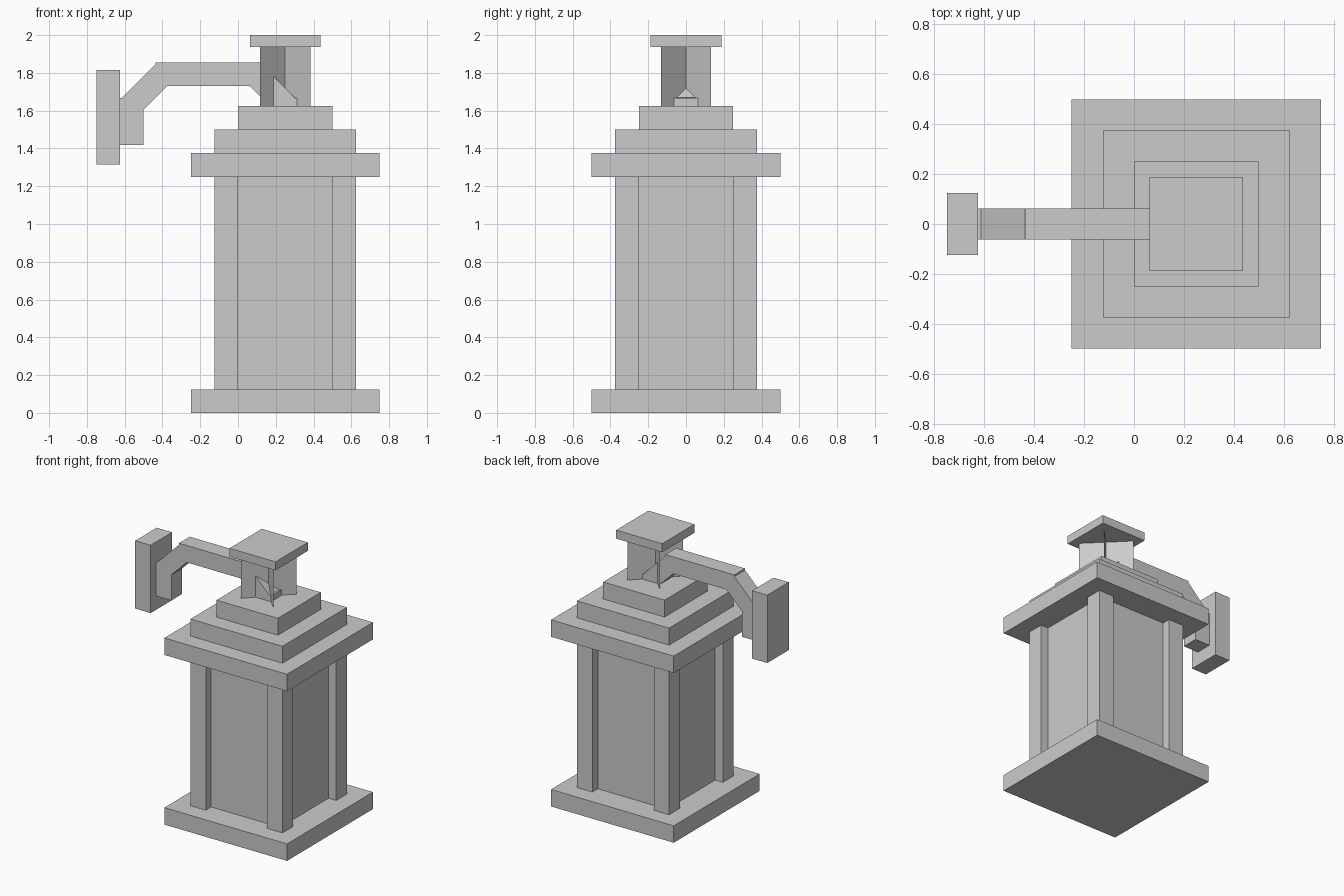
import bpy
from math import radians

if "Cube" in bpy.data.objects:
    bpy.data.objects.remove(bpy.data.objects["Cube"])

CX = 0.25          # lantern axis
ARM_MID = -0.15625  # symmetry plane of the bracket arm


def box(name, center, size, tilt=0.0):
    """Flat-shaded box, optionally tilted about y (degrees)."""
    bpy.ops.mesh.primitive_cube_add(size=1, location=center,
                                    rotation=(0, radians(tilt), 0))
    ob = bpy.context.object
    ob.name = name
    ob.scale = size
    bpy.ops.object.transform_apply(location=False, rotation=True, scale=True)
    return ob


def slab(name, width, z0, z1):
    """Square slab centred on the lantern axis."""
    return box(name, (CX, 0, (z0 + z1) / 2), (width, width, z1 - z0))


# Lantern body: base, glass, stepped roof, top cap
slab("base", 1.0, 0, 0.125)
slab("glass", 0.625, 0.125, 1.25)
slab("roof_eave", 1.0, 1.25, 1.375)
slab("roof_middle", 0.75, 1.375, 1.5)
slab("roof_top", 0.5, 1.5, 1.625)
slab("cap", 0.375, 1.9375, 2.0)

# Corner posts
for sx in (-1, 1):
    for sy in (-1, 1):
        box("corner_post", (CX + sx * 0.3125, sy * 0.3125, 0.6875),
            (0.125, 0.125, 1.125))

# Hanger: two crossed diagonal sheets under the cap
for s in (-1, 1):
    r = 0.1326
    me = bpy.data.meshes.new("hanger_sheet")
    me.from_pydata([(CX - r, -s * r, 1.625), (CX + r, s * r, 1.625),
                    (CX + r, s * r, 1.9375), (CX - r, -s * r, 1.9375)],
                   [], [(0, 1, 2, 3)])
    bpy.context.collection.objects.link(bpy.data.objects.new("hanger_sheet", me))

# Bracket arm: beam with mirrored elbows and drops
box("arm_beam", (ARM_MID, 0, 1.7935), (0.5625, 0.125, 0.125))
for s in (-1, 1):
    box("arm_elbow", (ARM_MID + s * 0.324, 0, 1.713), (0.25, 0.125, 0.125), s * 45)
    box("arm_drop", (ARM_MID + s * 0.40625, 0, 1.542), (0.125, 0.125, 0.25))

# Wall plate
box("wall_plate", (-0.6875, 0, 1.5645), (0.125, 0.25, 0.5))
